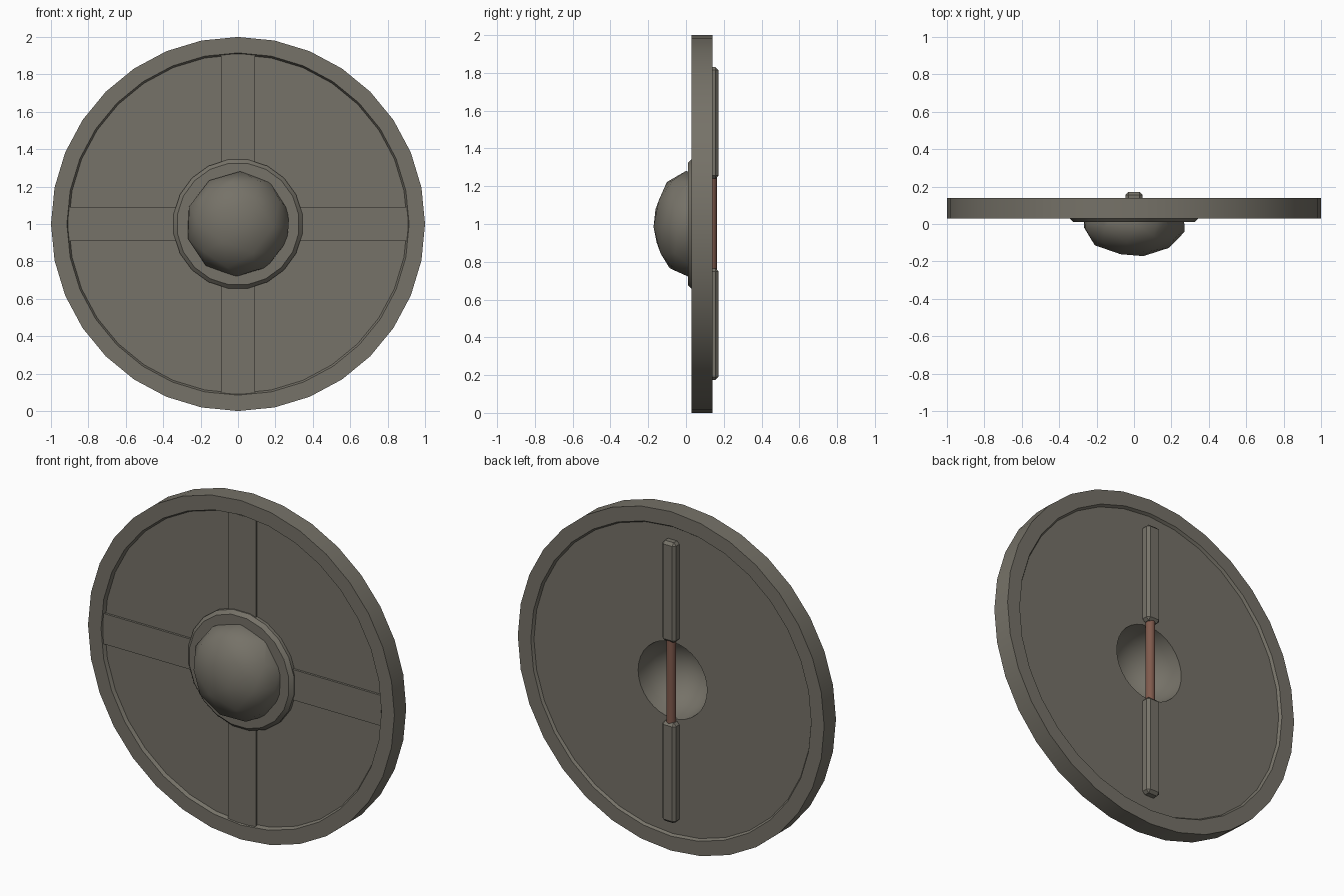
import bpy, bmesh, math
from mathutils import Matrix, Vector

if "Cube" in bpy.data.objects:
    bpy.data.objects.remove(bpy.data.objects["Cube"])


def material(name, rgb):
    m = bpy.data.materials.new(name)
    m.diffuse_color = (*rgb, 1)
    m.use_nodes = True
    m.node_tree.nodes["Principled BSDF"].inputs["Base Color"].default_value = m.diffuse_color
    return m


METAL = material("weathered grey", (0.18, 0.168, 0.138))
LEATHER = material("brown leather", (0.216, 0.102, 0.073))


def finish(name, bm, mat, angle=35):
    bmesh.ops.remove_doubles(bm, verts=bm.verts, dist=1e-5)
    bmesh.ops.recalc_face_normals(bm, faces=bm.faces)
    me = bpy.data.meshes.new(name)
    bm.to_mesh(me)
    bm.free()
    me.materials.append(mat)
    ob = bpy.data.objects.new(name, me)
    bpy.context.collection.objects.link(ob)
    bpy.ops.object.select_all(action='DESELECT')
    bpy.context.view_layer.objects.active = ob
    ob.select_set(True)
    bpy.ops.object.shade_smooth_by_angle(angle=math.radians(angle))
    return ob


def lathe(name, profile, sides, mat, phase=0.0):
    """Spin an (r, y) profile around the shield axis."""
    bm = bmesh.new()
    rings = []
    for i in range(sides):
        a = phase + math.tau * i / sides
        rings.append([bm.verts.new((r * math.sin(a), y, 1 + r * math.cos(a))) for r, y in profile])
    for i in range(sides):
        p, q = rings[i], rings[(i + 1) % sides]
        for j in range(len(profile) - 1):
            bm.faces.new((p[j], p[j + 1], q[j + 1], q[j]))
    bmesh.ops.dissolve_degenerate(bm, edges=bm.edges, dist=1e-5)
    return finish(name, bm, mat)


def box(name, lo, hi, mat, bevel=0.0):
    lo, hi = Vector(lo), Vector(hi)
    bm = bmesh.new()
    bmesh.ops.create_cube(bm, size=1, matrix=Matrix.Translation((lo + hi) / 2)
                          @ Matrix.Diagonal((*(hi - lo), 1)))
    if bevel:
        bmesh.ops.bevel(bm, geom=list(bm.edges), offset=bevel, segments=1, affect='EDGES')
    return finish(name, bm, mat)


# disc: hollow hand bowl, recessed back, raised rim, recessed front
bowl = [(0.225 * math.sin(t * math.pi / 12), 0.125 - 0.24 * math.cos(t * math.pi / 12))
        for t in range(7)]
lathe("shield_disc", bowl + [(0.905, 0.125), (0.915, 0.14), (1, 0.14), (1, 0.03),
                             (0.915, 0.03), (0.905, 0.05), (0.26, 0.05)], 32, METAL)

# four front bars forming a cross
for s, side in ((-1, "a"), (1, "b")):
    x0, x1 = sorted((s * 0.3, s * 0.908))
    box("cross_bar_" + side, (x0, 0.037, 0.91), (x1, 0.06, 1.09), METAL)
    box("upright_bar_" + side, (-0.09, 0.037, 1 + x0), (0.09, 0.06, 1 + x1), METAL)

# boss flange
lathe("boss_flange", [(0.348, 0.05), (0.348, 0.03), (0.328, 0.01), (0.26, 0.01)],
      20, METAL, math.radians(9))

# boss dome: flattened, slightly tilted faceted half ball
bm = bmesh.new()
pole = Vector((0.17, -1, -0.08)).normalized()
rot = Vector((0, 0, 1)).rotation_difference(pole).to_matrix().to_4x4()
bmesh.ops.create_icosphere(bm, subdivisions=2, radius=1, matrix=rot)
bmesh.ops.bisect_plane(bm, geom=bm.verts[:] + bm.edges[:] + bm.faces[:],
                       plane_co=(0, 0.03, 0), plane_no=(0, 1, 0), clear_outer=True)
bmesh.ops.transform(bm, verts=bm.verts, matrix=Matrix.Translation((0, 0.01, 1))
                    @ Matrix.Rotation(math.radians(-8), 4, 'Y')
                    @ Matrix.Diagonal((0.282, 0.185, 0.282, 1)))
finish("boss_dome", bm, METAL, 60)

# back handle: two bevelled mounts and a leather grip
box("handle_mount_low", (-0.045, 0.11, 0.175), (0.045, 0.172, 0.765), METAL, 0.016)
box("handle_mount_high", (-0.045, 0.11, 1.24), (0.045, 0.172, 1.83), METAL, 0.016)
bm = bmesh.new()
bmesh.ops.create_cone(bm, cap_ends=True, segments=10, radius1=0.027, radius2=0.027,
                      depth=0.54, matrix=Matrix.Translation((0, 0.136, 1.0025)))
finish("hand_grip", bm, LEATHER, 50)
